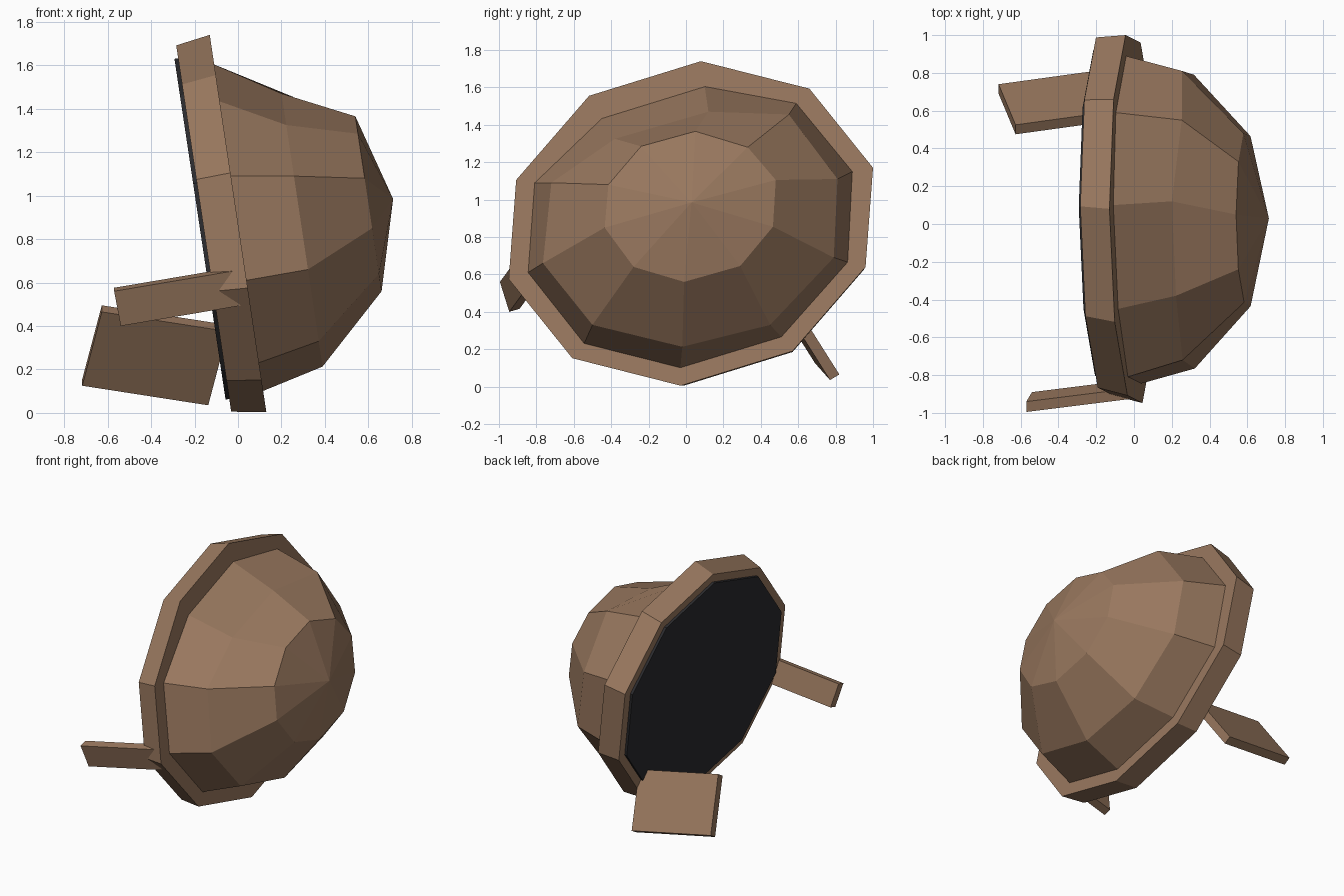
import bpy, bmesh
from mathutils import Vector

if "Cube" in bpy.data.objects:
    bpy.data.objects.remove(bpy.data.objects["Cube"])


def material(name, rgb):
    m = bpy.data.materials.new(name)
    m.diffuse_color = (*rgb, 1)
    m.use_nodes = True
    m.node_tree.nodes["Principled BSDF"].inputs["Base Color"].default_value = m.diffuse_color
    return m


WOOD = material("brown", (0.315, 0.186, 0.112))
DARK = material("charcoal", (0.024, 0.024, 0.027))
TILT = 0.15  # every ring leans back in x as z rises


def ring(points, x0):
    """Lift (y, z) outline points onto a tilted plane that meets z = 0 at x0."""
    return [Vector((x0 - TILT * z, y, z)) for y, z in points]


def resized(loop, scale, shift):
    c = sum(loop, Vector()) / len(loop)
    return [c + (p - c) * scale + Vector(shift) for p in loop]


def loft(name, loops, mat, apex=None):
    """Bridge loops in order, cap the start, and cap or point the end."""
    bm = bmesh.new()
    vs = [[bm.verts.new(p) for p in loop] for loop in loops]
    n = len(loops[0])
    for a, b in zip(vs, vs[1:]):
        for i in range(n):
            j = (i + 1) % n
            bm.faces.new((a[i], a[j], b[j], b[i]))
    bm.faces.new(vs[0])
    if apex:
        tip = bm.verts.new(apex)
        for i in range(n):
            bm.faces.new((vs[-1][i], vs[-1][(i + 1) % n], tip))
    else:
        bm.faces.new(vs[-1])
    bmesh.ops.recalc_face_normals(bm, faces=bm.faces)
    me = bpy.data.meshes.new(name)
    bm.to_mesh(me)
    bm.free()
    me.materials.append(mat)
    ob = bpy.data.objects.new(name, me)
    bpy.context.collection.objects.link(ob)
    return ob


def plank(name, corner, length, width, thick):
    o, l, w, t = map(Vector, (corner, length, width, thick))
    end = [o, o + w, o + w + t, o + t]
    loft(name, [end, [p + l for p in end]], WOOD)


# Ten-sided rim, slightly narrower at the back
half = [(0.08, 1.74), (0.66, 1.593), (1.0, 1.17), (0.96, 0.64), (0.57, 0.19)]
outline = half + [(0.052 - y, 1.745 - z) for y, z in half]
rim_front = ring(outline, 0.131)
rim_back = resized(rim_front, 0.972, (-0.158, 0.015, -0.024))
loft("rim", [rim_back, rim_front], WOOD)

# Dark plate on the back of the rim
plate_in = resized(rim_back, 0.93, (0.008, 0, 0.001))
plate_out = resized(rim_back, 0.93, (-0.017, 0, -0.003))
loft("back_plate", [plate_in, plate_out], DARK)

# Faceted, dented dome
base = ring([(0.1, 1.605), (0.59, 1.515), (0.89, 1.15), (0.865, 0.665),
             (0.51, 0.265), (-0.03, 0.1), (-0.545, 0.23), (-0.845, 0.61),
             (-0.81, 1.09), (-0.45, 1.435)], 0.128)
middle = ring([(0.12, 1.47), (0.55, 1.455), (0.81, 1.11), (0.79, 0.69),
               (0.45, 0.33), (-0.02, 0.213), (-0.5, 0.33), (-0.765, 0.66),
               (-0.72, 1.09), (-0.38, 1.325)], 0.421)
middle[1].x += 0.05
top = ring([(0.05, 1.365), (0.33, 1.28), (0.48, 1.105), (0.465, 0.855),
            (0.29, 0.645), (-0.01, 0.56), (-0.28, 0.64), (-0.435, 0.85),
            (-0.415, 1.08), (-0.24, 1.285)], 0.745)
loft("dome", [base, middle, top], WOOD, apex=(0.714, 0.03, 0.985))

# Planks sticking out behind the rim
plank("narrow_plank", (-0.57, -0.995, 0.56), (0.56, 0.07, 0.095),
      (0.03, 0.05, -0.16), (0.0, 0.055, 0.016))
plank("wide_plank", (-0.717, 0.69, 0.125), (0.58, 0.08, -0.09),
      (0.09, -0.215, 0.34), (0.0, 0.05, 0.03))
